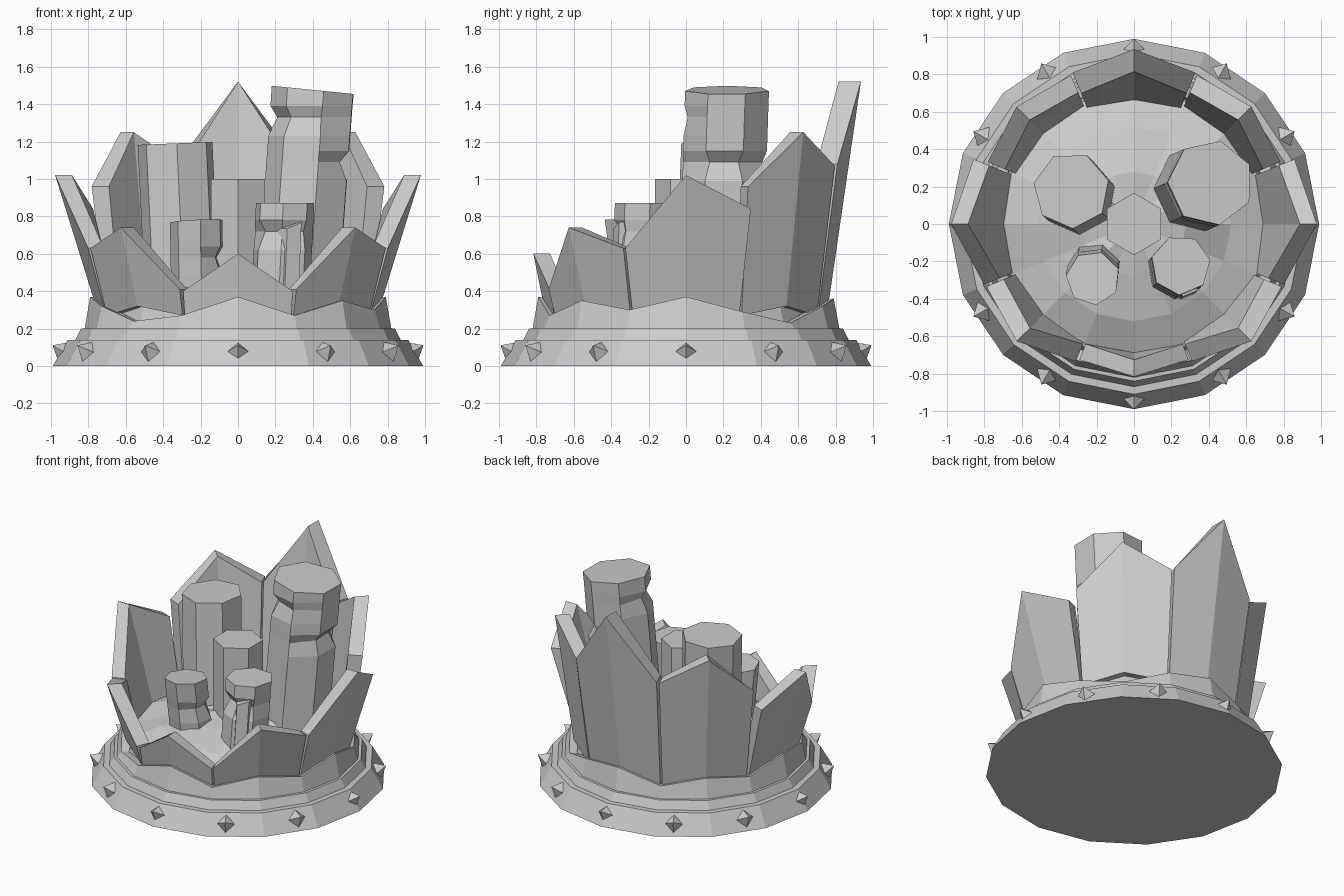
import bpy, bmesh, math, random
from mathutils import Vector

random.seed(4)
if "Cube" in bpy.data.objects:
    bpy.data.objects.remove(bpy.data.objects["Cube"], do_unlink=True)

stone = bpy.data.materials.new("grey_stone")
stone.use_nodes = True
GREY = (0.6, 0.6, 0.6, 1)
stone.diffuse_color = GREY
stone.node_tree.nodes["Principled BSDF"].inputs["Base Color"].default_value = GREY


def polar(r, deg, z):
    a = math.radians(deg)
    return Vector((r * math.cos(a), r * math.sin(a), z))


def loft(name, rings, bottom=True, top=True, closed=False):
    """Skin a stack of equal-length point rings into one faceted object."""
    bm = bmesh.new()
    rows = [[bm.verts.new(p) for p in ring] for ring in rings]
    n = len(rows[0])
    pairs = list(zip(rows, rows[1:]))
    if closed:
        pairs.append((rows[-1], rows[0]))
    for a, b in pairs:
        for i in range(n):
            j = (i + 1) % n
            bm.faces.new((a[i], a[j], b[j], b[i]))
    if bottom and not closed:
        bm.faces.new(rows[0][::-1])
    if top and not closed:
        bm.faces.new(rows[-1])
    bmesh.ops.recalc_face_normals(bm, faces=bm.faces)
    mesh = bpy.data.meshes.new(name)
    bm.to_mesh(mesh)
    bm.free()
    mesh.materials.append(stone)
    ob = bpy.data.objects.new(name, mesh)
    bpy.context.collection.objects.link(ob)
    return ob


def circle(r, z, n=16):
    return [polar(r, 360 * i / n, z) for i in range(n)]


# Stepped plinth
loft("plinth", [circle(0.99, 0), circle(0.91, 0.14), circle(0.87, 0.14),
                circle(0.84, 0.2), circle(0.7, 0.2)])

# Broken collar with an uneven rim, counter-clockwise from +x
rim = [0.37, 0.29, 0.23, 0.32, 0.36, 0.28, 0.34, 0.3,
       0.37, 0.32, 0.24, 0.27, 0.37, 0.27, 0.35, 0.3]
loft("collar", [circle(0.82, 0.2),
                [polar(0.79, 22.5 * i, z) for i, z in enumerate(rim)],
                [polar(0.73, 22.5 * i, z - 0.01) for i, z in enumerate(rim)],
                circle(0.7, 0.2)], closed=True)

# Rocky floor mound inside the crown
floor = [circle(0.74, 0.22)]
for r, z in ((0.71, 0.33), (0.52, 0.4), (0.28, 0.46), (0.1, 0.48)):
    floor.append([polar(r, 22.5 * i, z + random.uniform(-0.03, 0.03)) for i in range(16)])
loft("rocky_floor", floor)


# Pointed wall slabs leaning outwards
def slab(name, mid, heights, lean, thick):
    foot, base_r = 0.27, 0.76
    outer_low, outer_top, inner_low, inner_top = [], [], [], []
    for da, h in zip((-22, 0, 22), heights):
        r = base_r + lean * (h - foot)
        low = foot + (0.05 if da == 0 else 0)
        outer_low.append(polar(base_r, mid + da, low))
        outer_top.append(polar(r, mid + da, h))
        inner_low.append(polar(base_r - thick * 0.8, mid + da, low))
        inner_top.append(polar(r - thick, mid + da, h))
    rings = [(outer_low[i], outer_top[i], inner_top[i], inner_low[i]) for i in range(3)]
    loft(name, rings)


slab("front_slab", -90, (0.4, 0.6, 0.4), 0.17, 0.09)
slab("back_slab", 90, (1.08, 1.52, 1.08), 0.14, 0.12)
for side, sign in (("left", 1), ("right", -1)):
    for part, ang, hs, lean, thick in (
            ("front", -45, (0.41, 0.74, 0.63), 0.27, 0.1),
            ("middle", 0, (0.63, 1.02, 0.84), 0.29, 0.09),
            ("rear", 45, (0.96, 1.25, 1.07), 0.13, 0.1)):
        mid = ang if sign > 0 else 180 - ang
        slab(f"{side}_{part}_slab", mid, hs[::sign], lean, thick)


# Crystal columns: slightly leaning prisms with tilted tops and chipped sides
def crystal(name, foot, tip, r, height, sides, turn=0, tilt=(0, 0), chips=()):
    """chips: (height, depth, direction in degrees) of each notch."""
    def ring(z, depth=0, facing=0):
        t = (z - 0.25) / (height - 0.25)
        c = Vector(foot).lerp(Vector(tip), t)
        pts = []
        for i in range(sides):
            a = turn + 360 * i / sides
            near = max(0, math.cos(math.radians(a - facing)))
            p = polar(r - depth * near, a, z)
            if z == height:
                p.z += tilt[0] * p.x + tilt[1] * p.y
            pts.append(p + Vector((c.x, c.y, 0)))
        return pts

    rings = [ring(0.25)]
    for z, depth, facing in chips:
        rings += [ring(z - 0.1), ring(z, depth, facing), ring(z + 0.06)]
    rings.append(ring(height))
    loft(name, rings)


crystal("centre_crystal", (0, 0), (0, 0), 0.166, 1.0, 6, turn=30)
crystal("tall_crystal", (0.32, 0.18), (0.41, 0.22), 0.23, 1.475, 7, turn=25,
        tilt=(-0.1, 0), chips=((1.09, 0.06, 10), (1.33, 0.05, 215)))
crystal("left_back_crystal", (-0.29, 0.14), (-0.335, 0.18), 0.205, 1.19, 7, turn=15,
        tilt=(0.04, 0))
crystal("left_front_crystal", (-0.21, -0.22), (-0.22, -0.29), 0.145, 0.775, 7, turn=20,
        tilt=(0.05, -0.05), chips=((0.58, 0.04, 0),))
crystal("right_front_crystal", (0.22, -0.25), (0.25, -0.22), 0.16, 0.87, 7, turn=10,
        chips=((0.72, 0.05, 250),))

# Small leaning shard against the right front crystal
crystal("small_shard", (0.26, -0.34), (0.28, -0.32), 0.07, 0.76, 5, turn=40, tilt=(0.3, 0.3))

# Pyramid studs around the plinth
normal_tilt = math.atan2(0.08, 0.14)
for k in range(12):
    ang = 30 * k
    out = polar(math.cos(normal_tilt), ang, math.sin(normal_tilt))
    up = polar(-math.sin(normal_tilt), ang, math.cos(normal_tilt))
    across = polar(1, ang + 90, 0)
    c = polar(0.93, ang, 0.075)
    s = 0.06
    square = [across, up, -across, -up]
    loft(f"stud_{k + 1}", [[c - out * 0.02 + v * s for v in square],
                           [c + v * s for v in square],
                           [c + out * 0.07 + v * 0.001 for v in square]])
